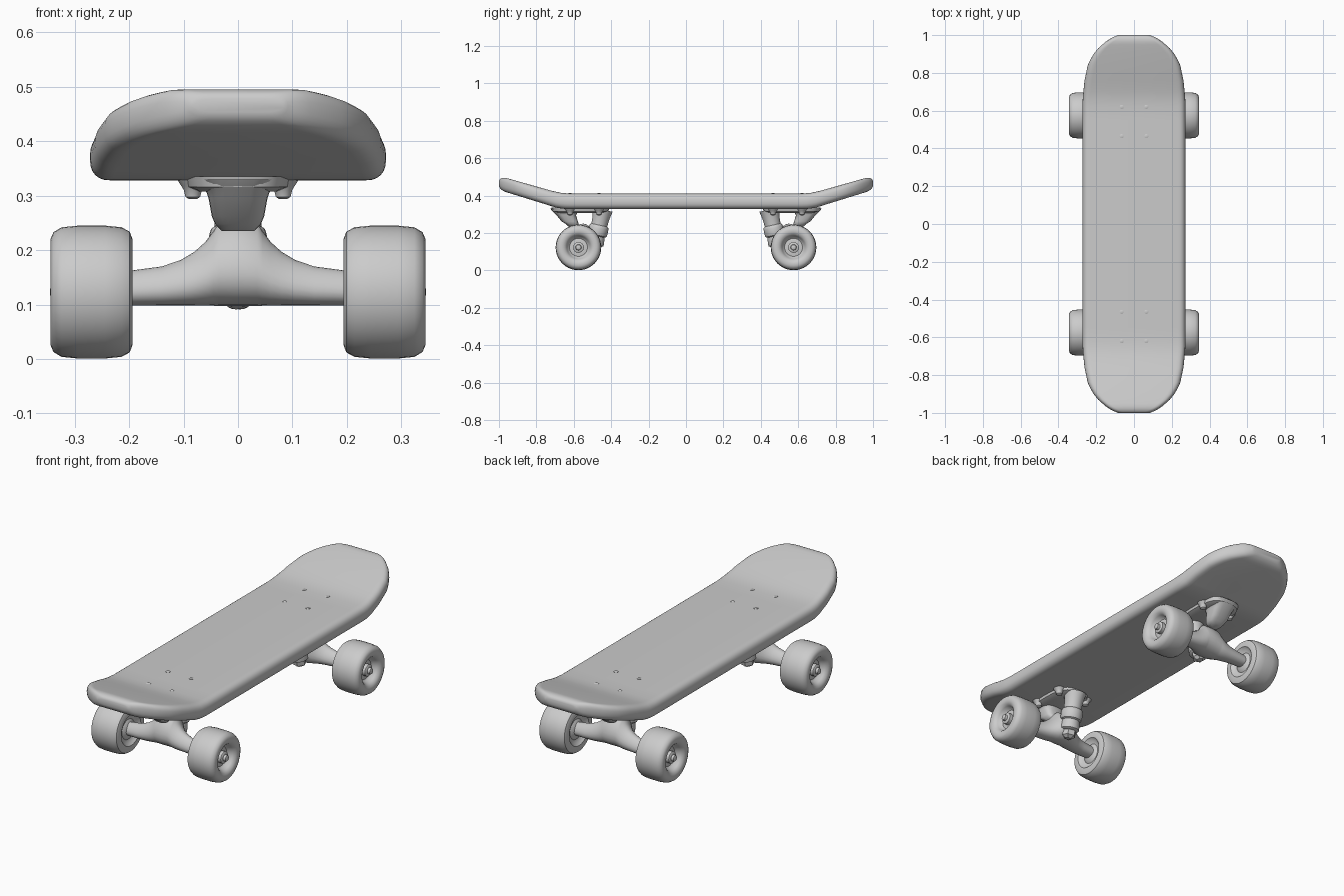
import bpy, bmesh, math
from mathutils import Vector

if "Cube" in bpy.data.objects:
    bpy.data.objects.remove(bpy.data.objects["Cube"])

grey = bpy.data.materials.new("light grey")
grey.diffuse_color = (0.6, 0.6, 0.6, 1)
grey.use_nodes = True
grey.node_tree.nodes["Principled BSDF"].inputs["Base Color"].default_value = grey.diffuse_color


def loft(name, rings, angle=40):
    """Skin a list of equal-length closed rings and cap both ends."""
    bm = bmesh.new()
    rows = [[bm.verts.new(p) for p in r] for r in rings]
    n = len(rows[0])
    for a, b in zip(rows, rows[1:]):
        for i in range(n):
            j = (i + 1) % n
            bm.faces.new((a[i], a[j], b[j], b[i]))
    bm.faces.new(rows[0])
    bm.faces.new(rows[-1])
    bmesh.ops.recalc_face_normals(bm, faces=bm.faces)
    me = bpy.data.meshes.new(name)
    bm.to_mesh(me)
    bm.free()
    me.materials.append(grey)
    ob = bpy.data.objects.new(name, me)
    bpy.context.collection.objects.link(ob)
    bpy.ops.object.select_all(action='DESELECT')
    ob.select_set(True)
    bpy.context.view_layer.objects.active = ob
    bpy.ops.object.shade_smooth_by_angle(angle=math.radians(angle))
    return ob


def lathe(name, start, axis, profile, n=32, angle=40):
    """Revolve (distance, radius) pairs around an axis."""
    d = Vector(axis).normalized()
    u = d.orthogonal().normalized()
    v = d.cross(u)
    s = Vector(start)
    turn = [2 * math.pi * i / n for i in range(n)]
    return loft(name, [[s + d * h + (u * math.cos(t) + v * math.sin(t)) * r for t in turn]
                       for h, r in profile], angle)


def interp(x, pts):
    for (a, p), (b, q) in zip(pts, pts[1:]):
        if x <= b:
            return p + (q - p) * (x - a) / (b - a)
    return pts[-1][1]


def power(c, e):
    return math.copysign(abs(c) ** e, c)


# Deck: rounded sections along the length, kicked up at both ends
WIDTH = [(0, .272), (.66, .272), (.76, .262), (.84, .245), (.89, .222), (.93, .19),
         (.965, .15), (.985, .12), (1, .085)]
TOP = [(0, .41), (.62, .41), (.67, .415), (.72, .426), (.96, .494), (1, .499)]
BOTTOM = [(0, .328), (.64, .328), (.69, .334), (.74, .35), (.96, .418), (1, .432)]
half = [0, .2, .4, .55, .62, .645, .67, .695, .72, .76, .8, .84, .87, .9, .93, .95,
        .965, .977, .985, .992, .997, 1]
rings = []
for y in [-h for h in reversed(half)] + half[1:]:
    a = abs(y)
    w, t, b = interp(a, WIDTH), interp(a, TOP), interp(a, BOTTOM)
    e = min(1, (1 - a) / .035)
    k = .35 + .65 * math.sqrt(1 - (1 - e) ** 2)
    mid, th = (t + b) / 2, (t - b) / 2 * k
    ring = []
    for side in (1, -1):
        for i in range(13):
            f = math.pi / 2 - math.pi * i / 12
            x = side * (w - .04 + .04 * power(math.cos(f), .8))
            z = mid + side * th * power(math.sin(f), .8)
            ring.append((x, y, z))
    rings.append(ring)
loft("deck", rings, 50)

# Wheel profile: tyre, recessed face, hub
WHEEL = [(.002, .03), (.016, .05), (.012, .066), (0, .078), (0, .098), (.005, .111), (.02, .119),
         (.05, .122), (.1, .122), (.13, .119), (.145, .11), (.15, .098), (.15, .085),
         (.146, .072), (.134, .062), (.118, .056), (.112, .048), (.114, .036)]
NUT = [(0, .029), (.022, .029), (.026, .024), (.026, .016), (.038, .014), (.041, .006)]


def section(c, rx, ry, n=24, e=.65):
    """Rounded horizontal rectangle."""
    return [(c[0] + rx * power(math.cos(2 * math.pi * i / n), e),
             c[1] + ry * power(math.sin(2 * math.pi * i / n), e), c[2]) for i in range(n)]


for s, end in ((-1, "front"), (1, "back")):
    yc, zc = .575 * s, .123

    # Wheels and axle nuts
    for m, side in ((-1, "left"), (1, "right")):
        lathe(f"{end}_{side}_wheel", (.194 * m, yc, zc), (m, 0, 0), WHEEL, 40)
        lathe(f"{end}_{side}_axle_nut", (.304 * m, yc, zc), (m, 0, 0), NUT, 16)

    # Hanger: axle flaring to a tall centre (x, bottom, top, half depth, inward shift)
    flare = [(0, .097, .25, .07, .025), (.035, .097, .25, .066, .024), (.045, .098, .235, .062, .02),
             (.06, .098, .215, .055, .014), (.08, .098, .197, .047, .008), (.105, .098, .182, .041, .004),
             (.14, .098, .17, .036, 0), (.215, .098, .16, .031, 0)]
    rings = []
    for m, row in [(-1, r) for r in reversed(flare)] + [(1, r) for r in flare[1:]]:
        x, lo, hi, d, shift = row
        rings.append([(m * x, yc - s * shift + d * math.cos(t) * (1 - .25 * math.sin(t)),
                       (lo + hi) / 2 + (hi - lo) / 2 * math.sin(t))
                      for t in [2 * math.pi * i / 24 for i in range(24)]])
    loft(f"{end}_hanger", rings, 60)

    # Base plate under the deck
    loft(f"{end}_base_plate", [section((0, .565 * s, .308), .075, .13),
                               section((0, .565 * s, .316), .095, .15),
                               section((0, .565 * s, .335), .1, .155)])

    # Pivot foot on the outer side
    loft(f"{end}_pivot_foot", [section((0, .605 * s, .235), .03, .025),
                               section((0, .608 * s, .248), .042, .034),
                               section((0, .622 * s, .262), .048, .044),
                               section((0, .64 * s, .295), .054, .052),
                               section((0, .645 * s, .312), .06, .066),
                               section((0, .645 * s, .33), .075, .08)], 60)

    # Leaning kingpin with bushings, washer and nut
    top, low = Vector((0, .445 * s, .325)), Vector((0, .497 * s, .09))
    lathe(f"{end}_kingpin_bushing", top, low - top,
          [(0, .054), (.02, .05), (.05, .045), (.085, .043), (.09, .05), (.1, .053),
           (.13, .053), (.14, .05), (.145, .042), (.175, .046), (.19, .046), (.197, .036)], 24)
    lathe(f"{end}_kingpin_nut", top, low - top,
          [(.19, .034), (.222, .034), (.228, .026), (.236, .016)], 6, 20)

    # Mounting bolts: nuts below and small sunken-looking heads on top
    for m in (-1, 1):
        for y in (.465, .62):
            lathe(f"{end}_bolt_nut", (.083 * m, y * s, .33), (0, 0, -1),
                  [(0, .03), (.012, .022), (.02, .017), (.032, .014), (.036, .008)], 12)
            lathe(f"{end}_bolt_head", (.065 * m, y * s, .405), (0, 0, 1),
                  [(0, .011), (.0065, .011), (.008, .007)], 12)
